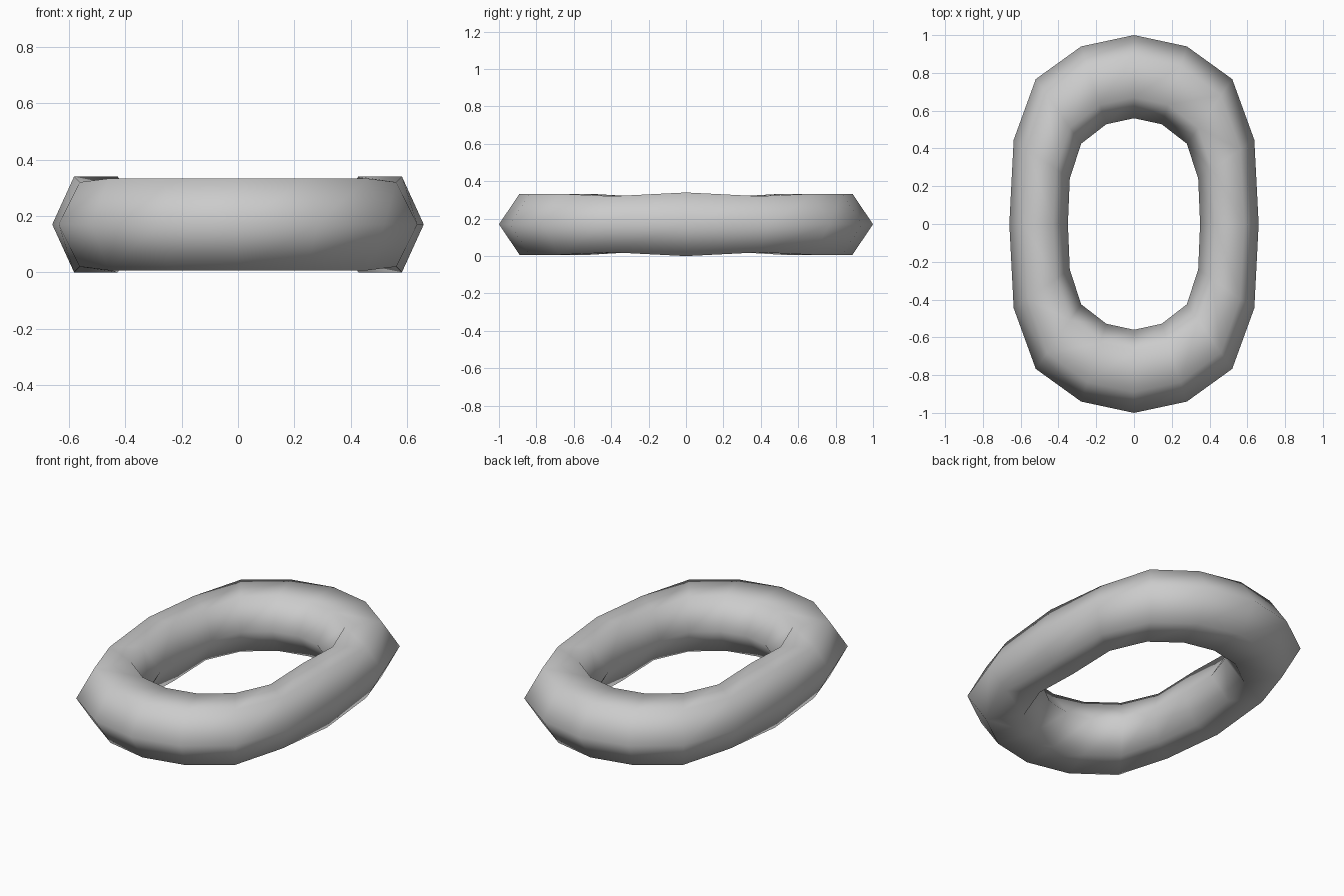
import bpy, bmesh, math

if "Cube" in bpy.data.objects:
    bpy.data.objects.remove(bpy.data.objects["Cube"])

# One quarter of the link: outer point, inner point, half height of the section
quarter = [
    ((0.66, 0.0), (0.35, 0.0), 0.17),
    ((0.637, 0.445), (0.34, 0.24), 0.15),
    ((0.52, 0.767), (0.28, 0.425), 0.163),
    ((0.28, 0.94), (0.147, 0.528), 0.163),
    ((0.0, 1.0), (0.0, 0.56), 0.163),
]


def flip(station, sx, sy):
    (ox, oy), (ix, iy), h = station
    return (ox * sx, oy * sy), (ix * sx, iy * sy), h


# Mirror the quarter into a closed loop of sixteen stations
half = quarter + [flip(s, -1, 1) for s in quarter[-2::-1]]
loop = half + [flip(s, 1, -1) for s in half[-2:0:-1]]

# Hexagonal section at every station, bridged around the ring
bm = bmesh.new()
rings = []
for (ox, oy), (ix, iy), h in loop:
    ring = []
    for k in range(6):
        a = k * math.pi / 3
        t = (1 + math.cos(a)) / 2
        z = 0.17 + h * math.sin(a) / math.sin(math.pi / 3)
        ring.append(bm.verts.new((ix + (ox - ix) * t, iy + (oy - iy) * t, z)))
    rings.append(ring)
for i, a in enumerate(rings):
    b = rings[(i + 1) % len(rings)]
    for k in range(6):
        n = (k + 1) % 6
        bm.faces.new((a[k], b[k], b[n], a[n])).smooth = True
bmesh.ops.recalc_face_normals(bm, faces=bm.faces)

mesh = bpy.data.meshes.new("chain_link")
bm.to_mesh(mesh)
bm.free()
link = bpy.data.objects.new("chain_link", mesh)
bpy.context.collection.objects.link(link)
